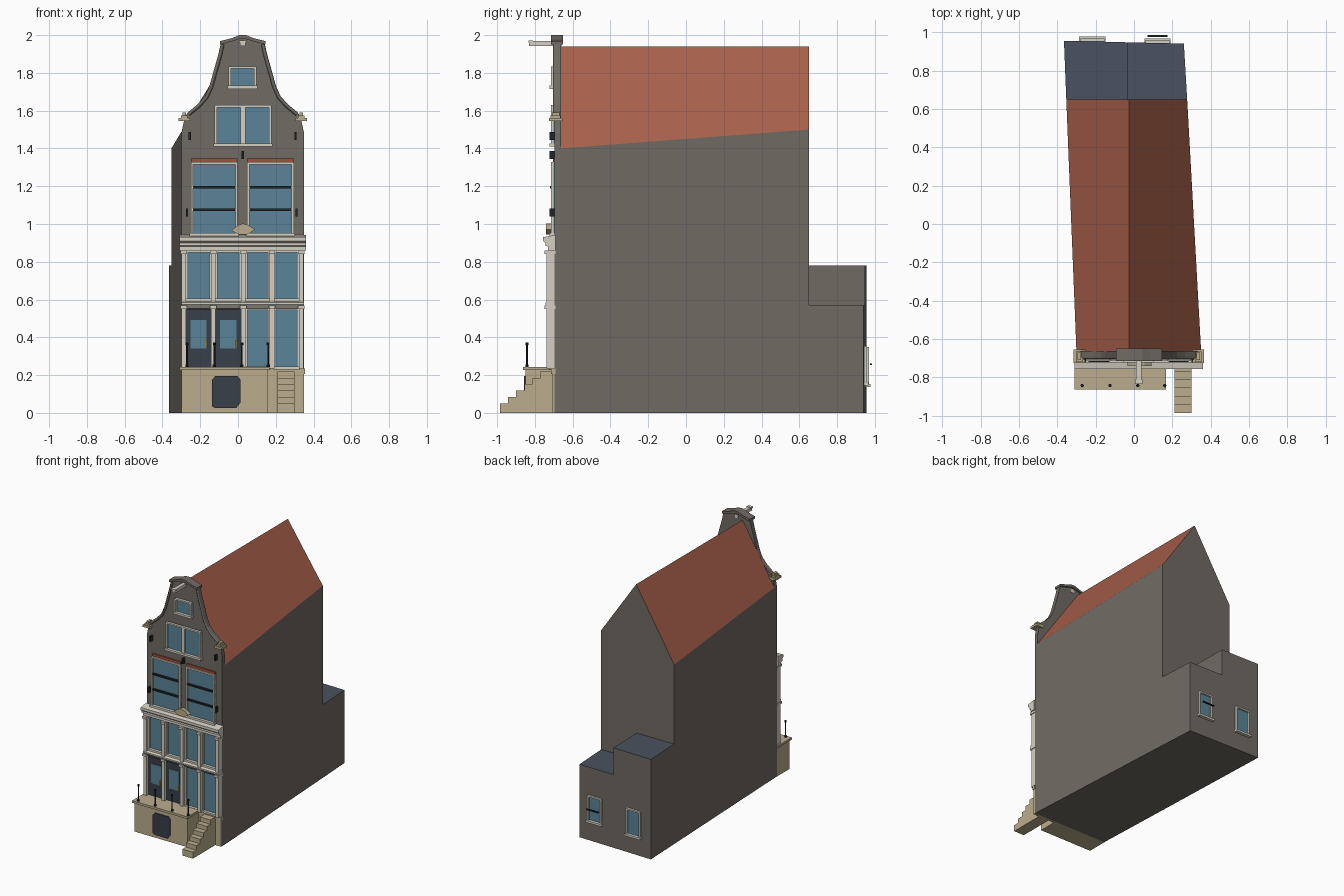
import bpy, bmesh
from mathutils import Matrix, Vector

if "Cube" in bpy.data.objects:
    bpy.data.objects.remove(bpy.data.objects["Cube"])

def mat(name, r, g, b):
    m = bpy.data.materials.new(name)
    m.diffuse_color = (r, g, b, 1)
    m.use_nodes = True
    m.node_tree.nodes["Principled BSDF"].inputs["Base Color"].default_value = m.diffuse_color
    return m

WALL = mat("wall", .16, .145, .125)
TILE = mat("roof_tile", .39, .115, .07)
SLATE = mat("slate", .07, .085, .115)
GLASS = mat("glass", .10, .23, .31)
WHITE = mat("paint", .66, .63, .54)
STONE = mat("stone", .50, .42, .27)
DOOR = mat("door_paint", .04, .05, .065)
IRON = mat("iron", .015, .018, .02)
BRICK = mat("red_brick", .36, .08, .045)
BRASS = mat("brass", .6, .35, .05)
CX = .025  # centre line of the facade

def finish(name, bm, *mats):
    bmesh.ops.recalc_face_normals(bm, faces=bm.faces)
    if len(mats) > 1:  # second material on upward faces
        for f in bm.faces:
            f.normal_update()
            f.material_index = int(f.normal.z > .3)
    me = bpy.data.meshes.new(name)
    bm.to_mesh(me)
    bm.free()
    for m in mats:
        me.materials.append(m)
    o = bpy.data.objects.new(name, me)
    bpy.context.collection.objects.link(o)
    return o

def boxes(name, items, m):
    bm = bmesh.new()
    for x0, x1, y0, y1, z0, z1 in items:
        c = Vector(((x0 + x1) / 2, (y0 + y1) / 2, (z0 + z1) / 2))
        s = Matrix.Diagonal((x1 - x0, y1 - y0, z1 - z0, 1))
        bmesh.ops.create_cube(bm, size=1, matrix=Matrix.Translation(c) @ s)
    return finish(name, bm, m)

def loft(name, a, b, *mats):
    bm = bmesh.new()
    va, vb = [bm.verts.new(p) for p in a], [bm.verts.new(p) for p in b]
    bm.faces.new(va)
    bm.faces.new(vb[::-1])
    n = len(va)
    for i in range(n):
        bm.faces.new((va[i], vb[i], vb[(i + 1) % n], va[(i + 1) % n]))
    return finish(name, bm, *mats)

def slab_xz(name, pts, y0, y1, *mats):
    return loft(name, [(x, y0, z) for x, z in pts], [(x, y1, z) for x, z in pts], *mats)

def slab_yz(name, pts, x0, x1, *mats):
    return loft(name, [(x0, y, z) for y, z in pts], [(x1, y, z) for y, z in pts], *mats)

def window(name, x0, x1, z0, z1, wall_y, out=-1, w=.012, depth=.02, split=False):
    def ys(d):
        return tuple(sorted((wall_y, wall_y + out * d)))
    boxes(name + "_glass", [(x0, x1, *ys(.006), z0, z1)], GLASS)
    y = ys(depth)
    bars = [(x0, x0 + w, *y, z0, z1), (x1 - w, x1, *y, z0, z1),
            (x0 + w, x1 - w, *y, z1 - w, z1), (x0 - .006, x1 + .006, *ys(depth + .008), z0 - .004, z0 + w)]
    if split:
        c = (x0 + x1) / 2
        bars.append((c - .012, c + .012, *y, z0 + w, z1 - w))
    boxes(name + "_frame", bars, WHITE)

# main house with skewed plan and pitched roof
def section(y, xl, xr, zl, zr):
    return [(xl, y, 0), (xr, y, 0), (xr, y, zr), (-.025, y, 1.94), (xl, y, zl)]
loft("main_house", section(-.665, -.30, .35, 1.487, 1.40), section(.65, -.353, .277, 1.40, 1.50), WALL, TILE)

# rear annex, high and low part
def annex(name, xa0, xa1, xb0, xb1, yb0, yb1, h):
    a = [(xa0, .65), (xa1, .65), (xb1, yb1), (xb0, yb0)]
    loft(name, [(x, y, 0) for x, y in a], [(x, y, h) for x, y in a], WALL, SLATE)
annex("annex_high", -.353, -.03, -.365, -.035, .955, .947, .78)
annex("annex_low", -.03, .277, -.035, .26, .947, .94, .57)
window("rear_window_a", .06, .185, .15, .355, .938, 1)
window("rear_window_b", -.28, -.155, .14, .35, .948, 1)
boxes("rear_window_bar", [(.07, .175, .975, .985, .253, .262)], IRON)

# facade with neck gable
half = [(.325, 0), (.325, 1.48), (.31, 1.55), (.295, 1.585), (.24, 1.63), (.2, 1.675), (.175, 1.73),
        (.15, 1.82), (.13, 1.89), (.115, 1.955), (.06, 1.975), (.015, 1.985)]
outline = [(CX + x, z) for x, z in half] + [(CX - x, z) for x, z in reversed(half)]
slab_xz("facade", outline, -.695, -.662, WALL)

# gable edging, both sides
for s, side in ((1, "right"), (-1, "left")):
    cu = bpy.data.curves.new("gable_edging_" + side, 'CURVE')
    cu.dimensions = '3D'
    cu.bevel_depth, cu.bevel_resolution = .01, 0
    path = half[3:10]
    sp = cu.splines.new('POLY')
    sp.points.add(len(path) - 1)
    for p, (x, z) in zip(sp.points, path):
        p.co = (CX + s * (x - .008), -.695, z - .004, 1)
    cu.materials.append(WALL)
    bpy.context.collection.objects.link(bpy.data.objects.new(cu.name, cu))
    # shoulder stones with small knobs
    c = CX + s * .31
    boxes("shoulder_stone_" + side, [(c - .03, c + .03, -.725, -.655, 1.545, 1.562),
                                     (c - .018, c + .018, -.718, -.665, 1.562, 1.575),
                                     (c - .01, c + .01, -.71, -.67, 1.575, 1.59)], STONE)

# crown moulding and hoist beam
crown = [(.12, 1.95), (.12, 1.968), (.06, 1.983), (.018, 2.0)]
low = [(.06, 1.966), (.015, 1.98)]
slab_xz("gable_crown", [(CX + x, z) for x, z in crown] + [(CX - x, z) for x, z in crown[::-1]]
        + [(CX - x, z) for x, z in low] + [(CX + x, z) for x, z in low[::-1]], -.715, -.65, WALL)
boxes("hoist_beam", [(CX - .014, CX + .014, -.832, -.66, 1.942, 1.968),
                     (CX - .02, CX + .02, -.835, -.81, 1.962, 1.972)], WHITE)

# upper windows
window("attic_window", -.05, .098, 1.72, 1.835, -.695)
window("loft_window", -.124, .177, 1.415, 1.63, -.695, split=True)
for i, x0 in enumerate((-.25, .048)):
    x1 = x0 + .248
    window(f"upper_window_{i}", x0, x1, .94, 1.328, -.695)
    boxes(f"window_lintel_{i}", [(x0, x1, -.705, -.69, 1.328, 1.347)], BRICK)
    boxes(f"window_bars_{i}", [(x0 + .012, x1 - .012, -.72, -.705, z - .006, z + .006) for z in (1.075, 1.195)], IRON)

# wall anchors
boxes("wall_anchors", [(x - .006, x + .006, -.722, -.69, z - .021, z + .021)
                       for x, z in ((-.255, 1.465), (.305, 1.465), (-.27, 1.062), (.31, 1.062), (CX, 1.365))], IRON)

# cornice over the wooden front
slab_yz("cornice", [(-.69, .86), (-.73, .86), (-.73, .88), (-.745, .885), (-.745, .9), (-.757, .91),
                    (-.757, .93), (-.69, .942)], -.31, .36, WHITE)
slab_xz("cornice_ornament", [(CX - .06, .965), (CX - .02, .945), (CX + .025, .945), (CX + .065, .97),
                             (CX + .03, .995), (CX, 1.003), (CX - .03, .99)], -.74, -.71, STONE)

# wooden front: pillars, transom, bays
pillars = [-.287, -.13, .028, .18, .335]
boxes("pillars", [(x - .012, x + .012, -.738, -.69, .235, .86) for x in pillars]
      + [(x - .017, x + .017, -.748, -.69, z, z + .018) for x in pillars for z in (.55, .842)], WHITE)
slab_yz("transom", [(-.69, .552), (-.725, .552), (-.745, .575), (-.745, .585), (-.69, .6)], -.30, .35, WHITE)
for i in range(4):
    x0, x1 = pillars[i] + .012, pillars[i + 1] - .012
    window(f"bay_window_{i}", x0, x1, .595, .86, -.695, w=.01)
    if i < 2:
        boxes(f"door_{i}", [(x0, x1, -.712, -.69, .235, .55)], DOOR)
        boxes(f"door_glass_{i}", [(x0 + .024, x1 - .024, -.715, -.71, .34, .492)], GLASS)
        boxes(f"door_knob_{i}", [(x1 - .028, x1 - .02, -.724, -.71, .345, .385)], BRASS)
    else:
        window(f"shop_window_{i}", x0, x1, .235, .555, -.695, w=.01)

# stoop, plinth, hatch and posts
boxes("stoop", [(-.30, .16, -.85, -.69, 0, .226), (-.31, .168, -.862, -.69, .226, .243)], STONE)
boxes("plinth", [(.16, .35, -.708, -.69, 0, .205), (.16, .355, -.714, -.69, .205, .235)], STONE)
slab_xz("cellar_hatch", [(-.138, .035), (-.12, .025), (-.01, .025), (.014, .055), (.014, .175),
                         (-.003, .195), (-.12, .195), (-.138, .175)], -.858, -.845, DOOR)
bm = bmesh.new()
for x in (-.27, -.125, .02, .16):
    for r, h, z in ((.005, .13, .305), (.009, .012, .249), (.008, .012, .366)):
        bmesh.ops.create_cone(bm, cap_ends=True, segments=8, radius1=r, radius2=r, depth=h,
                              matrix=Matrix.Translation((x, -.842, z)))
finish("railing_posts", bm, IRON)

# stair
steps = 6
prof = [(-.69, 0), (-.985, 0)]
for i in range(steps):
    z = .05 + i * .034
    prof += [(-.985 + i * .043, z), (-.985 + (i + 1) * .043 if i < steps - 1 else -.69, z)]
slab_yz("stair", prof, .21, .30, STONE)
